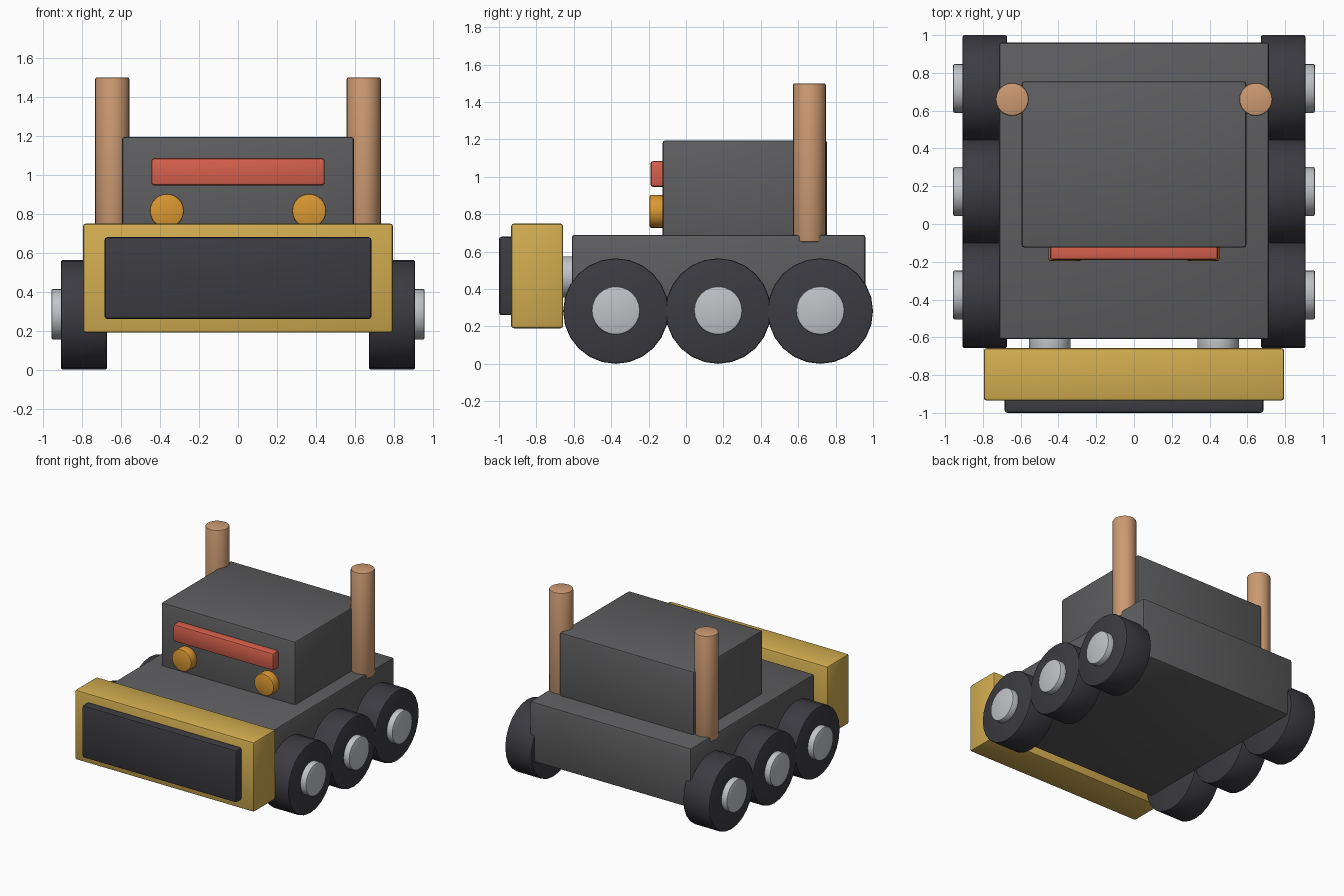
import bpy
import bmesh
import math
from mathutils import Matrix, Vector

if "Cube" in bpy.data.objects:
    bpy.data.objects.remove(bpy.data.objects["Cube"], do_unlink=True)


def make_material(name, srgb):
    linear = [((c / 255 + 0.055) / 1.055) ** 2.4 for c in srgb] + [1]
    mat = bpy.data.materials.new(name)
    mat.use_nodes = True
    mat.diffuse_color = linear
    mat.node_tree.nodes["Principled BSDF"].inputs["Base Color"].default_value = linear
    return mat


GREY = make_material("body_grey", (94, 94, 96))
RUBBER = make_material("dark_rubber", (60, 59, 65))
GOLD = make_material("blade_gold", (210, 173, 80))
TAN = make_material("pipe_tan", (205, 155, 115))
RED = make_material("bar_red", (214, 96, 76))
ORANGE = make_material("lamp_orange", (218, 152, 50))
SILVER = make_material("silver", (192, 195, 199))


def finish(name, bm, mat, bevel):
    """Round the sharp edges, then turn the bmesh into a shaded object."""
    sharp = [e for e in bm.edges if e.calc_face_angle(0) > math.radians(40)]
    bmesh.ops.bevel(bm, geom=sharp, offset=bevel, segments=2, profile=0.5,
                    affect='EDGES')
    mesh = bpy.data.meshes.new(name)
    bm.to_mesh(mesh)
    bm.free()
    mesh.materials.append(mat)
    obj = bpy.data.objects.new(name, mesh)
    bpy.context.collection.objects.link(obj)
    bpy.ops.object.select_all(action='DESELECT')
    obj.select_set(True)
    bpy.context.view_layer.objects.active = obj
    bpy.ops.object.shade_smooth_by_angle(angle=math.radians(35))


def box(name, low, high, mat, bevel=0.015):
    low, high = Vector(low), Vector(high)
    bm = bmesh.new()
    bmesh.ops.create_cube(bm, size=1, matrix=Matrix.Translation((low + high) / 2)
                          @ Matrix.Diagonal((high - low).to_4d()))
    finish(name, bm, mat, bevel)


def cylinder(name, start, end, radius, mat, sides=24, bevel=0.01):
    start, end = Vector(start), Vector(end)
    axis = end - start
    turn = axis.to_track_quat('Z', 'Y').to_matrix().to_4x4()
    bm = bmesh.new()
    bmesh.ops.create_cone(bm, cap_ends=True, segments=sides, radius1=radius,
                          radius2=radius, depth=axis.length,
                          matrix=Matrix.Translation((start + end) / 2) @ turn)
    finish(name, bm, mat, bevel)


# Hull and cabin
box("chassis", (-0.715, -0.61, 0.21), (0.715, 0.96, 0.69), GREY)
box("cabin", (-0.595, -0.125, 0.6), (0.595, 0.755, 1.195), GREY)
box("light_bar", (-0.445, -0.19, 0.945), (0.445, -0.1, 1.085), RED)

# Front blade
box("blade", (-0.795, -0.935, 0.19), (0.795, -0.657, 0.75), GOLD)
box("blade_panel", (-0.685, -1, 0.26), (0.685, -0.9, 0.68), RUBBER)

# Mirrored parts
for side, s in (("left", 1), ("right", -1)):
    cylinder(f"headlight_{side}", (s * 0.365, -0.195, 0.815),
             (s * 0.365, -0.1, 0.815), 0.088, ORANGE)
    cylinder(f"exhaust_{side}", (s * 0.645, 0.66, 0.65),
             (s * 0.645, 0.66, 1.5), 0.088, TAN)
    cylinder(f"blade_arm_{side}", (s * 0.445, -0.7, 0.465),
             (s * 0.445, -0.55, 0.465), 0.11, SILVER)
    for place, y in (("front", -0.375), ("middle", 0.172), ("rear", 0.718)):
        cylinder(f"{place}_wheel_{side}", (s * 0.672, y, 0.282),
                 (s * 0.908, y, 0.282), 0.282, RUBBER)
        cylinder(f"{place}_hub_{side}", (s * 0.85, y, 0.285),
                 (s * 0.958, y, 0.285), 0.13, SILVER)
